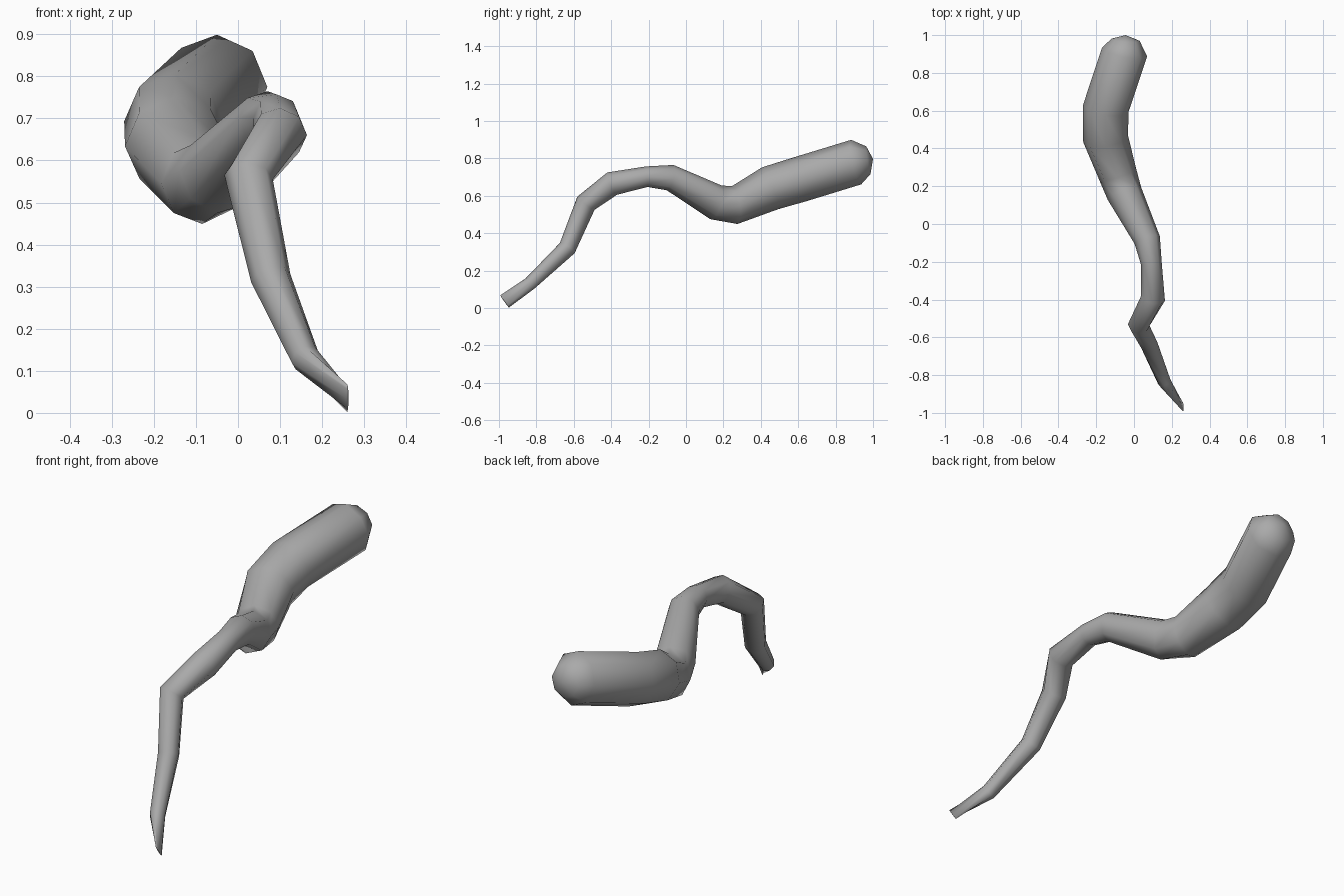
import bpy, bmesh, math
from mathutils import Vector

cube = bpy.data.objects.get("Cube")
if cube:
    bpy.data.objects.remove(cube, do_unlink=True)

# One flat grey
grey = bpy.data.materials.new("plain grey")
grey.use_nodes = True
colour = (0.4, 0.4, 0.4, 1)
grey.diffuse_color = colour
grey.node_tree.nodes["Principled BSDF"].inputs["Base Color"].default_value = colour

# Centre line from thin tip to thick rounded end: x, y, z, radius
PATH = [
    (0.26, -0.97, 0.035, 0.04),
    (0.16, -0.835, 0.13, 0.036),
    (0.078, -0.635, 0.32, 0.048),
    (0.025, -0.535, 0.56, 0.058),
    (0.1, -0.395, 0.665, 0.065),
    (0.092, -0.21, 0.702, 0.055),
    (0.07, -0.085, 0.697, 0.07),
    (-0.05, 0.16, 0.565, 0.095),
    (-0.085, 0.26, 0.55, 0.102),
    (-0.15, 0.45, 0.64, 0.12),
    (-0.15, 0.61, 0.688, 0.122),
    (-0.05, 0.91, 0.78, 0.122),
    (-0.045, 0.975, 0.79, 0.075),
]
SIDES = 8

bm = bmesh.new()
points = [Vector(p[:3]) for p in PATH]
rings = []
for i, p in enumerate(points):
    # Mitre each ring between its two neighbouring segments
    before = (p - points[i - 1]).normalized() if i else Vector()
    after = (points[i + 1] - p).normalized() if i + 1 < len(points) else Vector()
    tangent = (before + after).normalized()
    side = Vector((1, 0, 0))
    side = (side - tangent * side.dot(tangent)).normalized()
    up = side.cross(tangent)
    r = PATH[i][3]
    flat = 0.08 if i == 0 else 1    # the tip is pinched to an upright edge
    rings.append([bm.verts.new(p + r * (flat * math.cos(a) * side + math.sin(a) * up))
                  for a in (math.tau * k / SIDES for k in range(SIDES))])

# Skin the rings
for a, b in zip(rings, rings[1:]):
    for k in range(SIDES):
        n = (k + 1) % SIDES
        bm.faces.new((a[k], a[n], b[n], b[k]))

# Pinched tip and rounded thick end
bm.faces.new(rings[0])
pole = bm.verts.new((-0.045, 1.0, 0.797))
for k in range(SIDES):
    bm.faces.new((rings[-1][k], rings[-1][(k + 1) % SIDES], pole))
bmesh.ops.recalc_face_normals(bm, faces=bm.faces)

mesh = bpy.data.meshes.new("tapered_tail")
bm.to_mesh(mesh)
bm.free()
mesh.materials.append(grey)
tail = bpy.data.objects.new("tapered_tail", mesh)
bpy.context.scene.collection.objects.link(tail)
mesh.shade_smooth()
